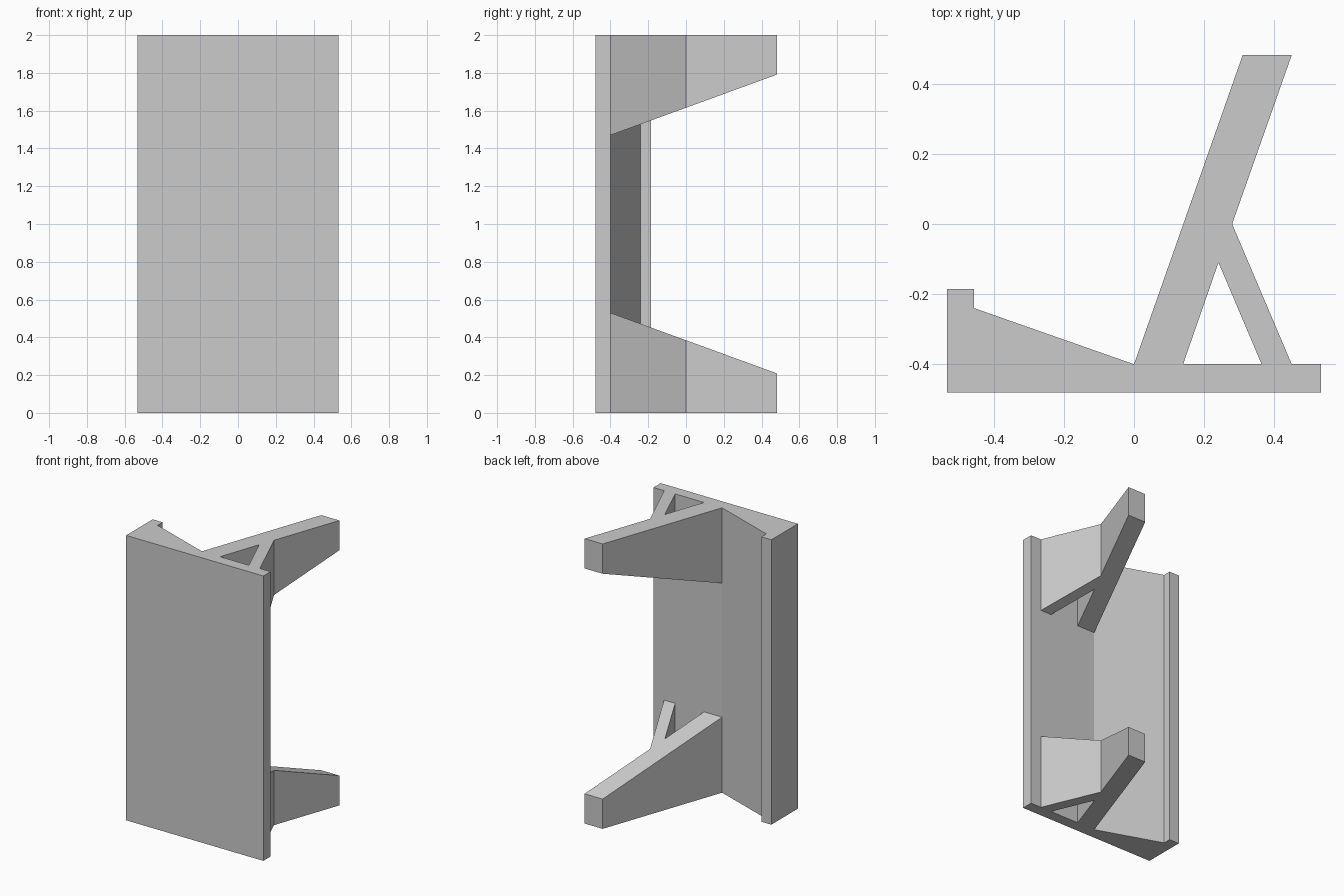
import bpy
import bmesh

cube = bpy.data.objects.get("Cube")
if cube:
    bpy.data.objects.remove(cube, do_unlink=True)

HEIGHT = 2.0
PLATE_BACK = -0.4

grey = bpy.data.materials.new("light_grey")
grey.use_nodes = True
colour = (0.6, 0.6, 0.6, 1.0)
grey.diffuse_color = colour
grey.node_tree.nodes["Principled BSDF"].inputs["Base Color"].default_value = colour


def prism(name, outline, low, high):
    """Extrude a plan outline between two heights, each a function of y."""
    bm = bmesh.new()
    bottom = [bm.verts.new((x, y, low(y))) for x, y in outline]
    top = [bm.verts.new((x, y, high(y))) for x, y in outline]
    bm.faces.new(bottom)
    bm.faces.new(top)
    n = len(outline)
    for i in range(n):
        j = (i + 1) % n
        bm.faces.new((bottom[i], bottom[j], top[j], top[i]))
    bmesh.ops.recalc_face_normals(bm, faces=bm.faces)
    mesh = bpy.data.meshes.new(name)
    bm.to_mesh(mesh)
    bm.free()
    mesh.materials.append(grey)
    obj = bpy.data.objects.new(name, mesh)
    bpy.context.collection.objects.link(obj)
    return obj


def floor(y):
    return 0.0


def ceiling(y):
    return HEIGHT


def arm_depth(y):
    # Arms are deepest at the plate and taper toward the tip
    return 0.53 - 0.364 * (y - PLATE_BACK)


# Front panel with a wedge and a raised lip along one edge
plate = [(-0.533, -0.48), (0.533, -0.48), (0.533, PLATE_BACK), (0, PLATE_BACK),
         (-0.456, -0.24), (-0.456, -0.185), (-0.533, -0.185)]
prism("front_panel", plate, floor, ceiling)

# Slanted arm and its diagonal brace, with a triangular gap between them
bracket = [(0, PLATE_BACK), (0.14, PLATE_BACK), (0.241, -0.11), (0.364, PLATE_BACK),
           (0.45, PLATE_BACK), (0.28, 0), (0.45, 0.482), (0.31, 0.482)]
prism("lower_bracket", bracket, floor, arm_depth)
prism("upper_bracket", bracket, lambda y: HEIGHT - arm_depth(y), ceiling)
